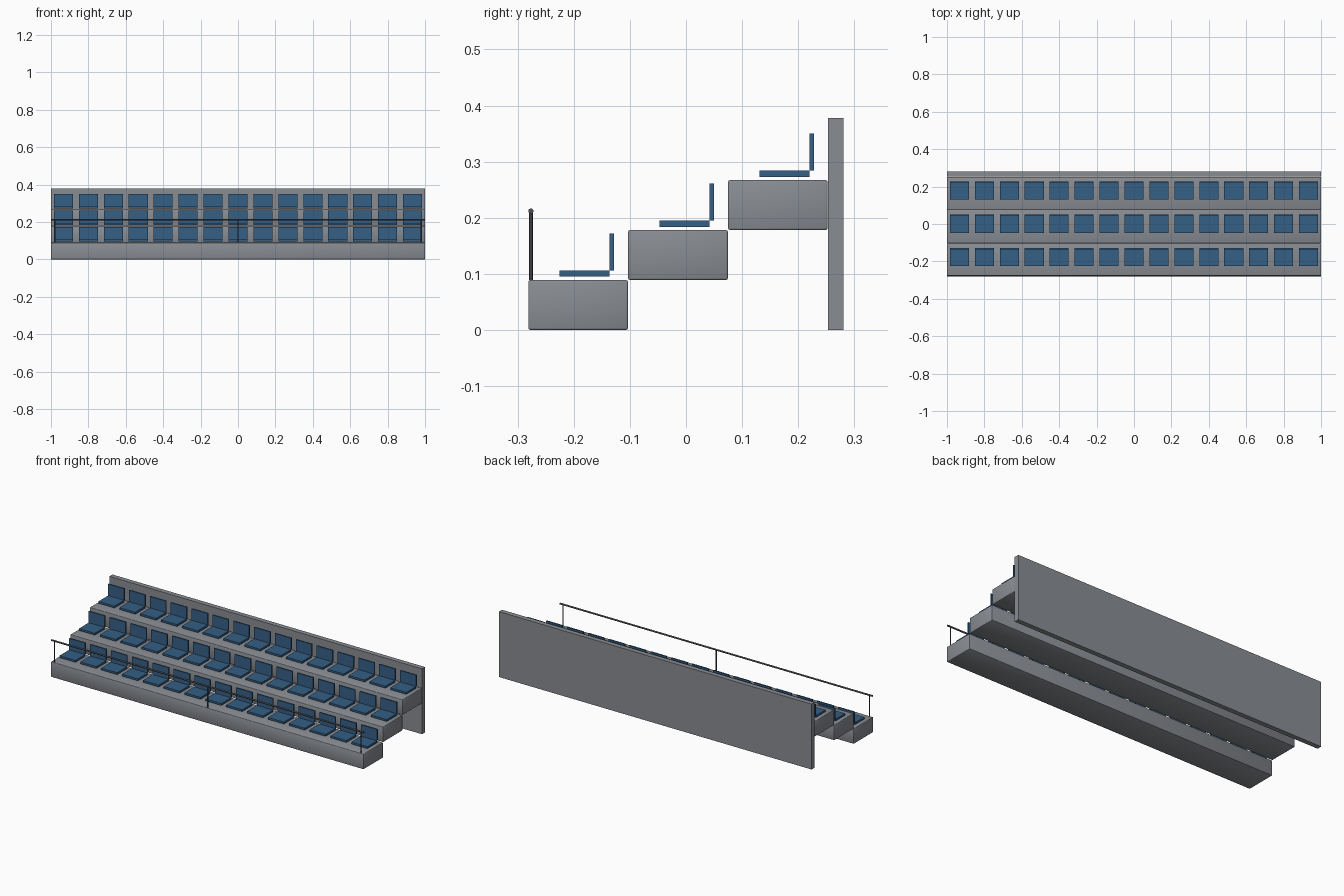
import bpy
from mathutils import Vector

cube = bpy.data.objects.get("Cube")
if cube:
    bpy.data.objects.remove(cube, do_unlink=True)


def material(name, rgb):
    m = bpy.data.materials.new(name)
    m.use_nodes = True
    m.diffuse_color = (*rgb, 1)
    m.node_tree.nodes["Principled BSDF"].inputs["Base Color"].default_value = (*rgb, 1)
    return m


concrete = material("concrete grey", (0.25, 0.265, 0.29))
blue = material("seat blue", (0.035, 0.115, 0.235))
steel = material("rail dark grey", (0.08, 0.08, 0.09))


def box(name, lo, hi, mat, bevel=0):
    """Box spanning two opposite corners."""
    lo, hi = Vector(lo), Vector(hi)
    bpy.ops.mesh.primitive_cube_add(size=1, location=(lo + hi) / 2)
    ob = bpy.context.object
    ob.name = name
    ob.scale = hi - lo
    bpy.ops.object.transform_apply(location=False, rotation=False, scale=True)
    ob.data.materials.append(mat)
    if bevel:
        mod = ob.modifiers.new("rounded edges", "BEVEL")
        mod.width = bevel
        mod.segments = 2
        bpy.ops.object.shade_smooth()
    return ob


def tube(name, a, b, radius, mat):
    """Round bar between two points."""
    a, b = Vector(a), Vector(b)
    bpy.ops.mesh.primitive_cylinder_add(vertices=12, radius=radius, depth=(b - a).length,
                                        location=(a + b) / 2)
    ob = bpy.context.object
    ob.name = name
    ob.rotation_euler = (b - a).to_track_quat("Z", "Y").to_euler()
    ob.data.materials.append(mat)
    bpy.ops.object.shade_smooth_by_angle()


ROWS, SEATS = 3, 15
DEPTH, RISE = 0.178, 0.089
FRONT = -0.281
PITCH = 2 / SEATS
HALF = 0.051

for row in range(ROWS):
    y = FRONT + row * DEPTH
    z = row * RISE
    # Terrace step
    box(f"step_{row + 1}", (-1, y, z + 0.0005), (1, y + DEPTH - 0.0005, z + RISE), concrete, 0.003)
    # Row of seats with upright backs
    for i in range(SEATS):
        x = -1 + PITCH * (i + 0.5)
        tag = f"{row + 1}_{i + 1}"
        box(f"seat_{tag}", (x - HALF, y + 0.056, z + 0.095),
            (x + HALF, y + 0.145, z + 0.106), blue)
        box(f"seat_back_{tag}", (x - HALF, y + 0.145, z + 0.106),
            (x + HALF, y + 0.153, z + 0.172), blue)

# Rear wall
box("back_wall", (-1, 0.253, 0), (1, 0.281, 0.378), concrete)

# Front guard rail
RAIL_Y, RAIL_Z = -0.2765, 0.212
tube("guard_rail", (-1, RAIL_Y, RAIL_Z), (1, RAIL_Y, RAIL_Z), 0.0047, steel)
for side, x in (("right", -0.98), ("middle", 0), ("left", 0.98)):
    tube(f"rail_post_{side}", (x, RAIL_Y, RISE), (x, RAIL_Y, RAIL_Z), 0.0035, steel)
